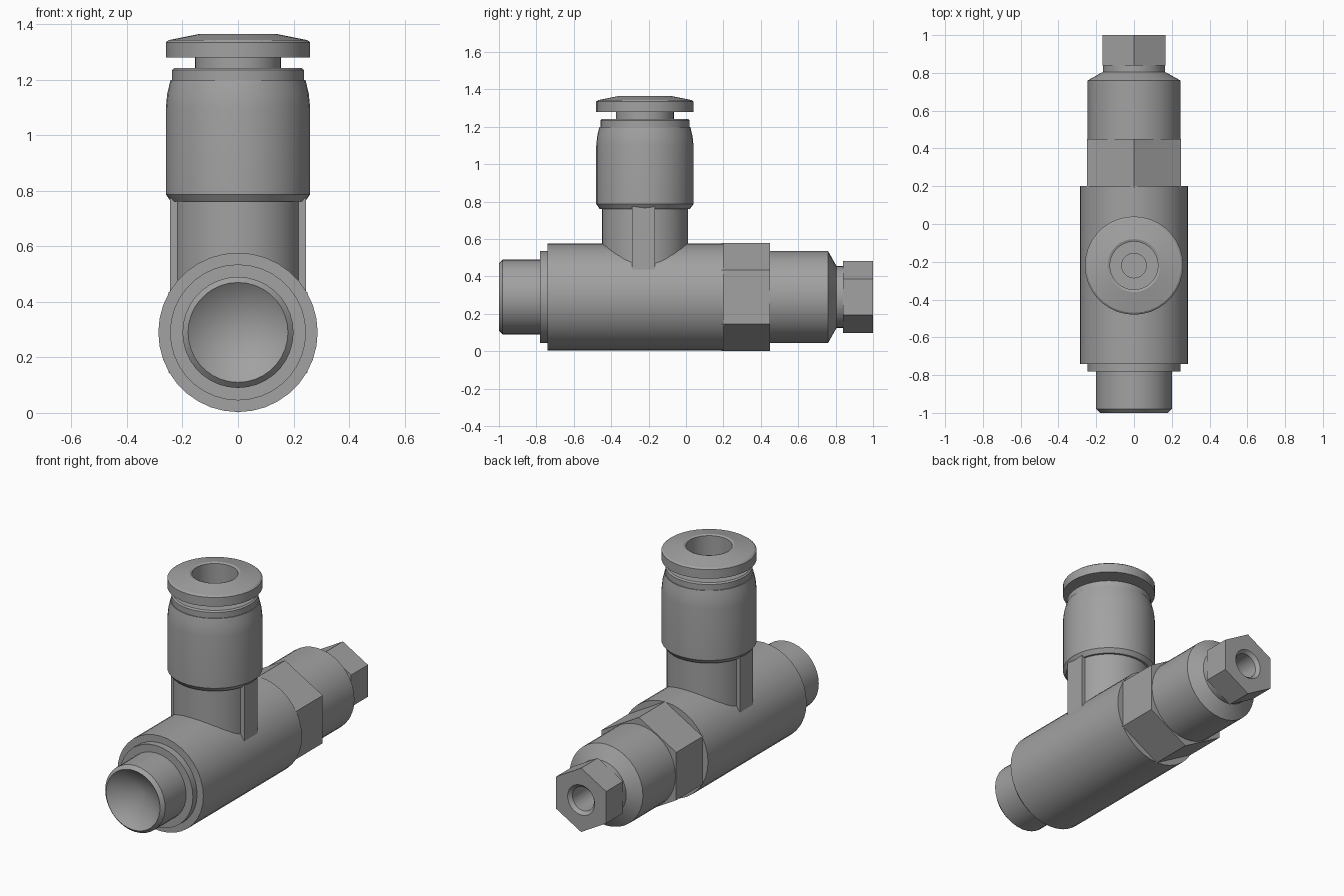
import bpy, bmesh, math
from mathutils import Matrix

if "Cube" in bpy.data.objects:
    bpy.data.objects.remove(bpy.data.objects["Cube"])

grey = bpy.data.materials.new("grey")
grey.diffuse_color = (0.36, 0.36, 0.36, 1)
grey.use_nodes = True
grey.node_tree.nodes["Principled BSDF"].inputs["Base Color"].default_value = grey.diffuse_color

AXIS_Z = 0.29      # height of the main body axis
STEM_Y = -0.22     # position of the upright branch
ALONG_Y = Matrix.Translation((0, 0, AXIS_Z)) @ Matrix.Rotation(-math.pi / 2, 4, 'X')
UPRIGHT = Matrix.Translation((0, STEM_Y, 0))


def finish(name, bm, matrix):
    bm.transform(matrix)
    mesh = bpy.data.meshes.new(name)
    bm.to_mesh(mesh)
    bm.free()
    mesh.materials.append(grey)
    ob = bpy.data.objects.new(name, mesh)
    bpy.context.collection.objects.link(ob)
    bpy.ops.object.select_all(action='DESELECT')
    ob.select_set(True)
    bpy.context.view_layer.objects.active = ob
    bpy.ops.object.shade_smooth_by_angle(angle=math.radians(20))
    return ob


def hex_factor(a):
    """Distance to a unit-apothem hexagon with a corner pointing up."""
    step = math.pi / 3
    return 1 / math.cos((a + step / 2) % step - step / 2)


def lathe(name, profile, matrix, n=36):
    """Revolve (radius, height[, 'hex']) points; outer wall runs upward."""
    bm = bmesh.new()
    rings = []
    for r, h, *kind in profile:
        if r == 0:
            rings.append([bm.verts.new((0, 0, h))] * n)
            continue
        ring = []
        for j in range(n):
            a = 2 * math.pi * j / n
            q = r * hex_factor(a) if kind else r
            ring.append(bm.verts.new((q * math.cos(a), q * math.sin(a), h)))
        rings.append(ring)
    for lo, hi in zip(rings, rings[1:]):
        for j in range(n):
            k = (j + 1) % n
            quad = list(dict.fromkeys((lo[j], lo[k], hi[k], hi[j])))
            bm.faces.new(quad)
    return finish(name, bm, matrix)


# Main body, front to back
lathe("front_spigot", [(0, -0.90), (0.155, -0.98), (0.18, -1), (0.2, -0.98),
                       (0.2, -0.78)], ALONG_Y)
lathe("front_collar", [(0.2, -0.78), (0.245, -0.78), (0.245, -0.74)], ALONG_Y)
lathe("body", [(0.245, -0.74), (0.287, -0.74), (0.287, 0.2), (0.23, 0.2)], ALONG_Y)
lathe("body_hex", [(0.25, 0.19, 'hex'), (0.25, 0.45, 'hex'), (0.24, 0.45)], ALONG_Y)
lathe("rear_sleeve", [(0.245, 0.44), (0.245, 0.76), (0.165, 0.805), (0.165, 0.845)], ALONG_Y)
lathe("end_hex", [(0.1, 0.84), (0.167, 0.84, 'hex'), (0.167, 1, 'hex'), (0.09, 1),
                  (0.072, 0.98), (0.072, 0.72), (0, 0.72)], ALONG_Y)

# Upright branch
lathe("stem", [(0.23, 0.3), (0.23, 0.78)], UPRIGHT)
lathe("branch_sleeve", [(0.22, 0.762), (0.242, 0.762), (0.26, 0.787), (0.26, 1.1),
                        (0.255, 1.15), (0.243, 1.2), (0.238, 1.2), (0.238, 1.235),
                        (0.23, 1.243), (0.15, 1.243)], UPRIGHT)
lathe("release_button", [(0.155, 1.235), (0.155, 1.28), (0.26, 1.28), (0.26, 1.335),
                         (0.25, 1.343), (0.14, 1.365), (0.127, 1.36), (0.127, 0.95),
                         (0.065, 0.95), (0.065, 0.85), (0, 0.85)], UPRIGHT)

# Flat ribs on both sides of the stem
for side, name in ((-1, "left_rib"), (1, "right_rib")):
    bm = bmesh.new()
    bmesh.ops.create_cube(bm, size=1)
    finish(name, bm, Matrix.Translation((side * 0.215, STEM_Y - 0.007, 0.595))
           @ Matrix.Diagonal((0.06, 0.125, 0.36, 1)))
